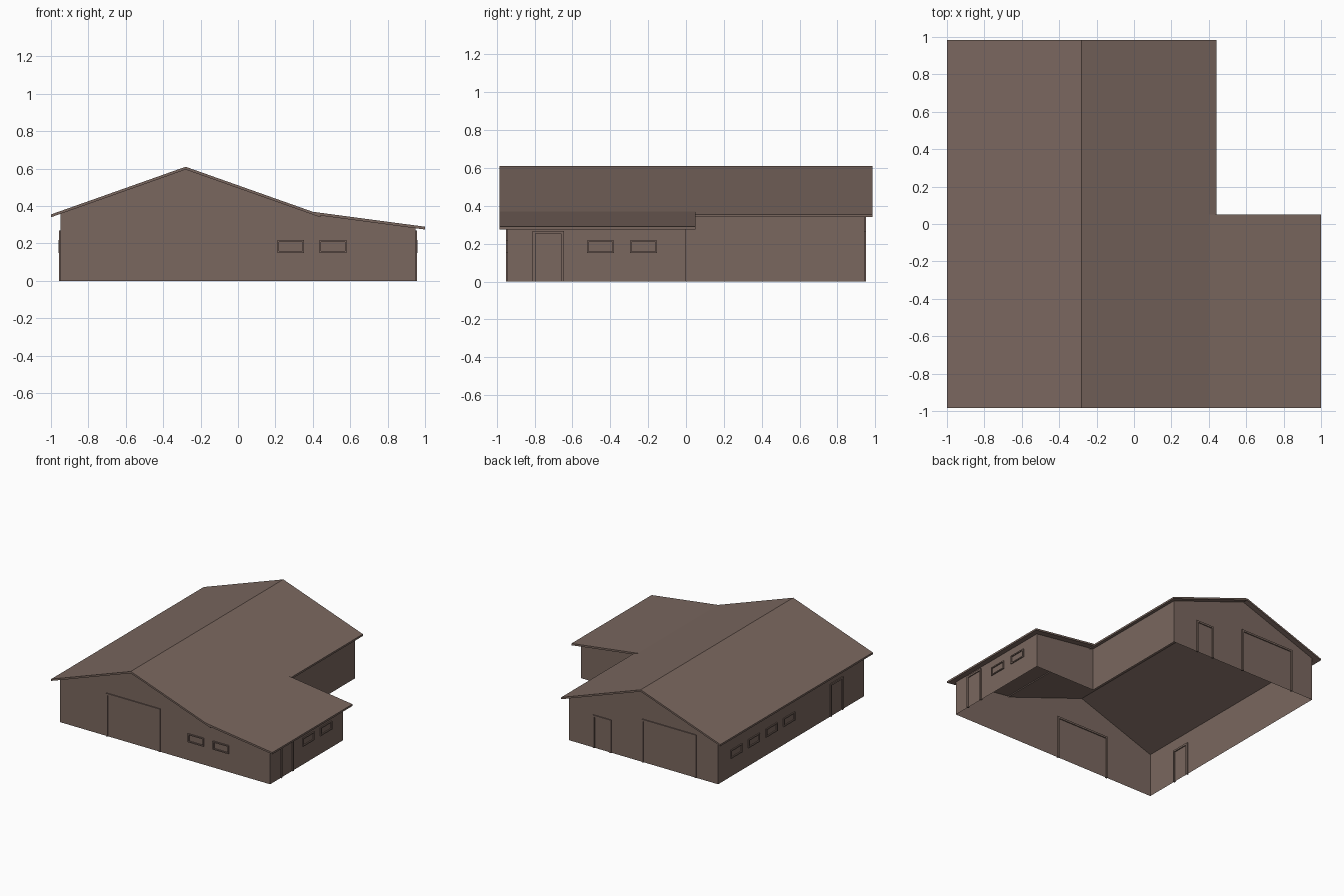
import bpy, bmesh, math
from mathutils import Matrix, Vector

if "Cube" in bpy.data.objects:
    bpy.data.objects.remove(bpy.data.objects["Cube"])

mat = bpy.data.materials.new("warm brown")
mat.diffuse_color = (0.195, 0.136, 0.114, 1)
mat.use_nodes = True
mat.node_tree.nodes["Principled BSDF"].inputs["Base Color"].default_value = mat.diffuse_color

XW, YW = 0.95, 0.942          # outer wall half sizes
XM = 0.40                     # right wall of main hall / start of lean-to
RIDGE_X, RIDGE_Z = -0.28, 0.61
SLOPE, LEAN = 0.354, 0.133
T = 0.015                     # roof thickness


def roof_z(x):
    """Height of the roof's top surface."""
    if x <= XM:
        return RIDGE_Z - SLOPE * abs(x - RIDGE_X)
    return roof_z(XM) - LEAN * (x - XM)


def finish(name, bm, matrix=None):
    bmesh.ops.recalc_face_normals(bm, faces=bm.faces)
    me = bpy.data.meshes.new(name)
    bm.to_mesh(me)
    bm.free()
    if matrix:
        me.transform(matrix)
    me.materials.append(mat)
    ob = bpy.data.objects.new(name, me)
    bpy.context.collection.objects.link(ob)
    return ob


def slab(name, line, y0, y1):
    """Thin sheet following a line in xz, extruded along y."""
    pts = line + [(x, z - T) for x, z in reversed(line)]
    bm = bmesh.new()
    face = bm.faces.new([bm.verts.new((x, y0, z)) for x, z in pts])
    ext = bmesh.ops.extrude_face_region(bm, geom=[face])
    moved = [v for v in ext["geom"] if isinstance(v, bmesh.types.BMVert)]
    bmesh.ops.translate(bm, verts=moved, vec=(0, y1 - y0, 0))
    finish(name, bm)


# Roofs: gable over the hall, shallow lean-to roof on the front right
slab("main_roof", [(-1, roof_z(-1)), (RIDGE_X, RIDGE_Z),
                   (0.44, RIDGE_Z - SLOPE * (0.44 - RIDGE_X))], -0.985, 0.985)
slab("lean_to_roof", [(XM, roof_z(XM)), (1, roof_z(1))], -0.985, 0.05)

# Walls: single sheets reaching into the roof, open underneath
bm = bmesh.new()


def wall(start, end):
    """Vertical sheet between two ground points, top following the roof."""
    (xa, ya), (xb, yb) = start, end
    lo, hi = min(xa, xb), max(xa, xb)
    stops = [0.0, 1.0]
    if hi > lo:
        stops += [(x - xa) / (xb - xa) for x in (RIDGE_X, XM) if lo < x < hi]
    top = []
    for t in sorted(stops, reverse=True):
        x, y = xa + (xb - xa) * t, ya + (yb - ya) * t
        top.append((x, y, roof_z(x) - T * 0.6))
    pts = [(xa, ya, 0), (xb, yb, 0)] + top
    bm.faces.new([bm.verts.new(p) for p in pts])


plan = [(-XW, -YW), (XW, -YW), (XW, 0), (XM, 0), (XM, YW), (-XW, YW)]
for i, p in enumerate(plan):
    wall(p, plan[(i + 1) % len(plan)])
bmesh.ops.remove_doubles(bm, verts=bm.verts, dist=0.0005)
finish("walls", bm)

# Placement of each wall: local x along it, local -y outward
SIDES = {
    "front": (0, (0, -YW, 0), 1),
    "right": (90, (XW, 0, 0), 1),
    "back": (180, (0, YW, 0), -1),
    "left": (-90, (-XW, 0, 0), -1),
}


def trim(name, side, a, b, z0, z1, w, inner, outer, closed):
    """Raised frame: closed ring for windows, open at the ground for doors."""
    angle, origin, sign = SIDES[side]
    a, b = sorted((a * sign, b * sign))
    zi = z0 + w if closed else z0
    out = [(a, z0), (a, z1), (b, z1), (b, z0)]
    inn = [(a + w, zi), (a + w, z1 - w), (b - w, z1 - w), (b - w, zi)]
    bm = bmesh.new()
    fo, fi, bo, bi = [[bm.verts.new((u, y, z)) for u, z in loop]
                      for loop, y in ((out, -outer), (inn, -outer),
                                      (out, inner), (inn, inner))]
    for i in range(4 if closed else 3):
        j = (i + 1) % 4
        for p, q in ((fo, fi), (fi, bi), (bi, bo), (bo, fo)):
            bm.faces.new((p[i], p[j], q[j], q[i]))
    if not closed:
        for i in (0, 3):
            bm.faces.new((fo[i], fi[i], bi[i], bo[i]))
    m = Matrix.Translation(Vector(origin)) @ Matrix.Rotation(math.radians(angle), 4, "Z")
    finish(name, bm, m)


# Door frames (large gates and small doors), showing on both wall sides
for name, side, a, b, h in (
        ("front_gate_frame", "front", -0.53, -0.04, 0.352),
        ("back_gate_frame", "back", -0.755, -0.262, 0.352),
        ("back_door_frame", "back", 0.015, 0.18, 0.268),
        ("right_door_frame", "right", -0.81, -0.645, 0.268),
        ("left_door_frame", "left", -0.67, -0.505, 0.268)):
    trim(name, side, a, b, 0, h, 0.015, 0.008, 0.008, False)

# Window frames
windows = {"front": (0.282, 0.508), "right": (-0.452, -0.224),
           "left": (0.71, 0.483, 0.256, 0.029)}
for side, centres in windows.items():
    for n, c in enumerate(centres, 1):
        trim(f"{side}_window_frame_{n}", side, c - 0.072, c + 0.072,
             0.15, 0.218, 0.009, 0, 0.009, True)
